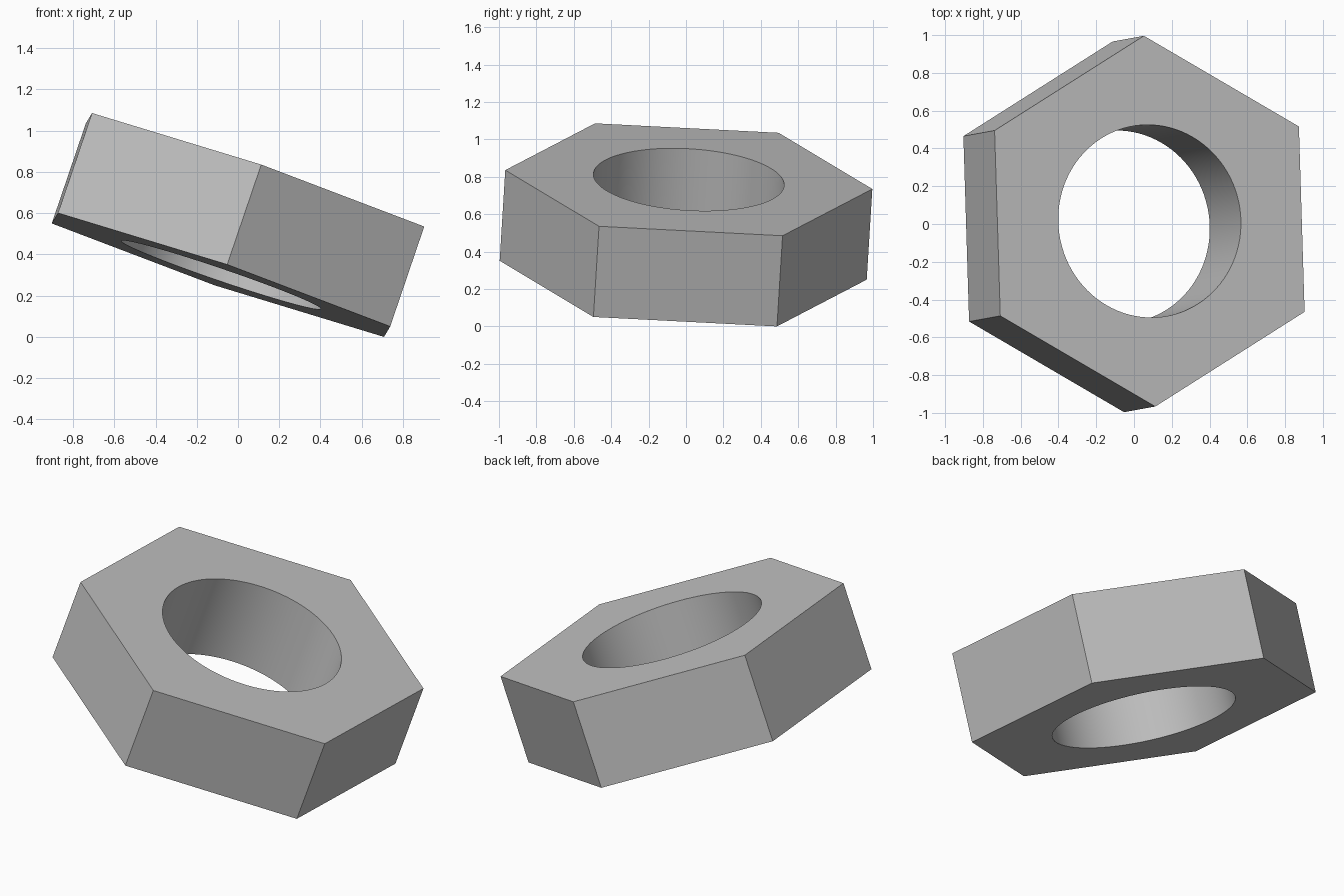
import bpy, bmesh, math
from mathutils import Matrix, Vector

cube = bpy.data.objects.get("Cube")
if cube:
    bpy.data.objects.remove(cube, do_unlink=True)

HEX_RADIUS, HOLE_RADIUS, THICKNESS = 0.983, 0.511, 0.513
SIDES, STEPS = 6, 16  # hexagon sides, bore segments per side

# Plain grey metal
metal = bpy.data.materials.new("grey metal")
metal.use_nodes = True
grey = (0.53, 0.53, 0.53, 1)
metal.diffuse_color = grey
metal.node_tree.nodes["Principled BSDF"].inputs["Base Color"].default_value = grey

bm = bmesh.new()


def ring(radius, count, z):
    """Circle of vertices around the nut's axis."""
    angles = [math.tau * i / count for i in range(count)]
    return [bm.verts.new((radius * math.cos(a), radius * math.sin(a), z)) for a in angles]


def wall(low, high, inward=False):
    """Band of quads between two rings."""
    for i in range(len(low)):
        j = (i + 1) % len(low)
        quad = [low[i], low[j], high[j], high[i]]
        bm.faces.new(quad[::-1] if inward else quad).smooth = inward


def cap(outer, inner, up):
    """Flat hexagonal face around the hole, one piece per side."""
    for s in range(SIDES):
        arc = [inner[(s * STEPS + k) % len(inner)] for k in range(STEPS + 1)]
        loop = [outer[s], outer[(s + 1) % SIDES]] + arc[::-1]
        bm.faces.new(loop if up else loop[::-1])


half = THICKNESS / 2
hex_low, hex_high = (ring(HEX_RADIUS, SIDES, z) for z in (-half, half))
bore_low, bore_high = (ring(HOLE_RADIUS, SIDES * STEPS, z) for z in (-half, half))
wall(hex_low, hex_high)
wall(bore_low, bore_high, inward=True)
cap(hex_high, bore_high, True)
cap(hex_low, bore_low, False)

# Tilt the nut: its axis, and the direction of its rear corner
axis = Vector((0.322, 0.0585, 0.945)).normalized()
corner = Vector((-0.03, 0.98, -0.05))
corner = (corner - axis * corner.dot(axis)).normalized()
tilt = Matrix((corner, axis.cross(corner), axis)).transposed()
bm.transform(tilt.to_4x4())

# Rest the lowest corner on the ground
lowest = min(v.co.z for v in bm.verts)
bmesh.ops.translate(bm, verts=bm.verts, vec=(0, 0, -lowest))

mesh = bpy.data.meshes.new("hex_nut")
bm.to_mesh(mesh)
bm.free()
mesh.materials.append(metal)
nut = bpy.data.objects.new("hex_nut", mesh)
bpy.context.collection.objects.link(nut)

# Smooth bore, crisp edges elsewhere
bpy.ops.object.select_all(action="DESELECT")
nut.select_set(True)
bpy.context.view_layer.objects.active = nut
bpy.ops.object.shade_smooth_by_angle(angle=math.radians(30))
